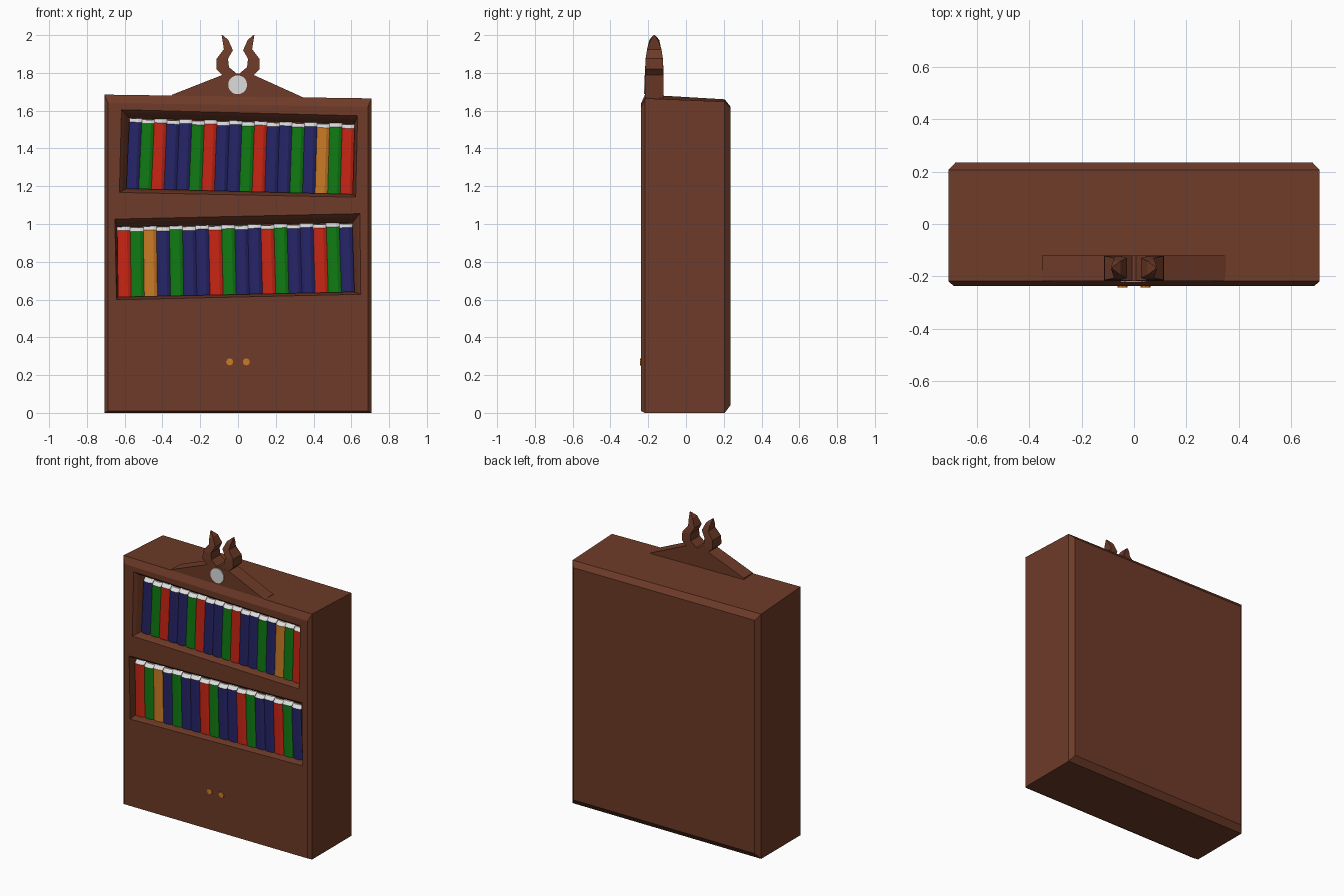
import bpy, bmesh, math

if "Cube" in bpy.data.objects:
    bpy.data.objects.remove(bpy.data.objects["Cube"])


def material(name, r, g, b):
    m = bpy.data.materials.new(name)
    m.diffuse_color = (r, g, b, 1)
    m.use_nodes = True
    m.node_tree.nodes["Principled BSDF"].inputs["Base Color"].default_value = m.diffuse_color
    return m


WOOD = material("brown wood", .155, .043, .021)
WHITE = material("white", .72, .72, .72)
COVER = {"R": material("red cover", .6, .019, .007),
         "G": material("green cover", .0056, .2, .007),
         "B": material("blue cover", .019, .018, .14),
         "O": material("orange brass", .6, .2, .019)}


def loft(name, rings, mats, bands=None):
    """Skin a stack of equal rings; bands gives a material index per band."""
    bm = bmesh.new()
    rows = [[bm.verts.new(p) for p in ring] for ring in rings]
    n = len(rows[0])
    for k in range(len(rows) - 1):
        for i in range(n):
            j = (i + 1) % n
            f = bm.faces.new((rows[k][i], rows[k][j], rows[k + 1][j], rows[k + 1][i]))
            f.material_index = bands[k] if bands else 0
    bm.faces.new(rows[0])
    bm.faces.new(rows[-1]).material_index = bands[-1] if bands else 0
    bmesh.ops.recalc_face_normals(bm, faces=bm.faces)
    me = bpy.data.meshes.new(name)
    bm.to_mesh(me)
    bm.free()
    for m in mats:
        me.materials.append(m)
    ob = bpy.data.objects.new(name, me)
    bpy.context.collection.objects.link(ob)
    return ob


def ring_y(y, pts):
    return [(x, y, z) for x, z in pts]


def disc(name, x, z, r, y0, y1, mat, n):
    pts = [(x + r * math.cos(2 * math.pi * i / n), z + r * math.sin(2 * math.pi * i / n))
           for i in range(n)]
    return loft(name, [ring_y(y0, pts), ring_y(y1, pts)], [mat])


FRONT = -.237

# Cabinet body with chamfered front and back, top slightly crooked
body = [(-.237, .687, .01, 1.64, 1.62), (-.217, .708, 0, 1.685, 1.665),
        (.205, .708, 0, 1.66, 1.648), (.235, .68, .04, 1.622, 1.615)]
cabinet = loft("cabinet", [ring_y(y, [(-x, z0), (x, z0), (x, zr), (-x, zl)])
                           for y, x, z0, zl, zr in body], [WOOD])


def lerp(a, b, t):
    return a + (b - a) * t


def shelf(name, outer, back, sequence):
    """Quads run bottom left, bottom right, top right, top left."""
    # Crooked recess cut into the front
    rim = [(lerp(o[0], b[0], .4), lerp(o[1], b[1], .4)) for o, b in zip(outer, back)]
    over = [(o[0] * 1.005, o[1]) for o in outer]
    cutter = loft(name + "_cutter", [ring_y(FRONT - .02, over), ring_y(FRONT, outer),
                                     ring_y(FRONT + .02, rim), ring_y(FRONT + .07, back)], [WOOD])
    cutter.hide_render = True
    mod = cabinet.modifiers.new(name, "BOOLEAN")
    mod.operation, mod.solver, mod.object = "DIFFERENCE", "EXACT", cutter
    bpy.context.view_layer.objects.active = cabinet
    bpy.ops.object.modifier_apply(modifier=name)
    bpy.data.objects.remove(cutter)

    # Row of leaning books with rounded spines and white page tops
    bl, br, tr, tl = back
    spine = [(0, .08), (0, .047), (.25, .038), (.75, .038), (1, .047), (1, .08)]
    n = len(sequence)
    for i, c in enumerate(sequence):
        rings = []
        for v, push in ((0, 0), (.945, 0), (1, .022)):
            ring = []
            for u, d in spine:
                t = (i + u) / n
                x = lerp(lerp(bl[0], br[0], t), lerp(tl[0], tr[0], t), v)
                z = lerp(lerp(bl[1], br[1], t), lerp(tl[1], tr[1], t) - .006 * (i % 2), v)
                ring.append((x, FRONT + d + (push if d < .07 else 0), z))
            rings.append(ring)
        loft("%s_book_%d" % (name, i + 1), rings, [COVER[c], WHITE], [0, 1])


shelf("upper_shelf",
      [(-.628, 1.167), (.623, 1.142), (.633, 1.573), (-.617, 1.605)],
      [(-.592, 1.187), (.608, 1.157), (.618, 1.532), (-.575, 1.56)],
      "BGRBBGRBBGRBBGBOGR")
shelf("lower_shelf",
      [(-.643, .599), (.65, .628), (.645, 1.055), (-.652, 1.026)],
      [(-.635, .613), (.617, .64), (.605, 1.007), (-.64, .985)],
      "RGOBGBBRGBBRGBBRGB")

# Triangular pediment
gable = [(-.35, 1.65), (.35, 1.65), (.35, 1.668), (.08, 1.79), (0, 1.797),
         (-.08, 1.79), (-.35, 1.684)]
loft("pediment", [ring_y(-.217, gable), ring_y(-.12, gable)], [WOOD])

# Pair of curled horns: outer x, z, inner x, z, half depth
HORN = [(.08, 1.785, 0, 1.79, .048), (.115, 1.82, .048, 1.83, .048),
        (.113, 1.875, .053, 1.875, .046), (.075, 1.925, .027, 1.92, .038),
        (.08, 1.96, .052, 1.975, .026), (.087, 2.0, .082, 2.0, .004)]
for side, label in ((-1, "left"), (1, "right")):
    loft(label + "_horn", [[(side * xo, -.168 - h, zo), (side * xi, -.168 - h, zi),
                            (side * xi, -.168 + h, zi), (side * xo, -.168 + h, zo)]
                           for xo, zo, xi, zi, h in HORN], [WOOD])
    # Door knobs
    disc(label + "_knob", side * .044, .27, .019, FRONT - .006, FRONT + .002, COVER["O"], 8)

# White round plate on the pediment
disc("round_plate", -.002, 1.737, .05, -.222, -.215, WHITE, 20)
